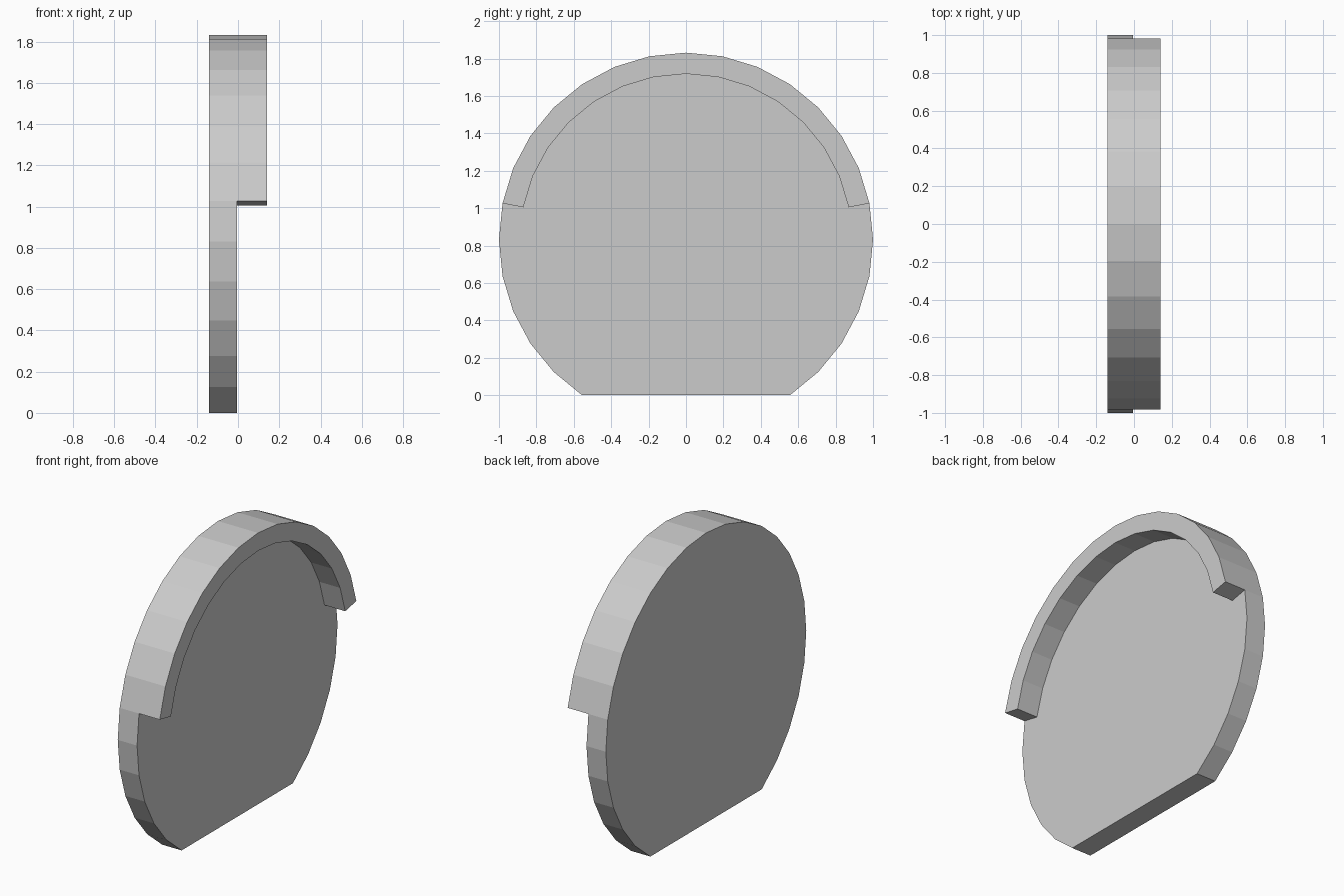
import bpy, bmesh
from math import sin, cos, radians

if "Cube" in bpy.data.objects:
    bpy.data.objects.remove(bpy.data.objects["Cube"])

STEP = radians(11.25)                    # 32-sided circle
FIRST, LAST = -5, 21                     # circle points kept above the flat base
ARC_FIRST, ARC_LAST = 1, 15              # points covered by the raised rim
R_OUT, R_IN = 1.0, 0.887
CZ = R_OUT * cos(radians(33.75))         # centre height so the flat sits on z = 0
X_BACK, X_MID, X_FRONT = -0.14, -0.005, 0.14

bm = bmesh.new()


def arc(x, r, first, last):
    return {i: bm.verts.new((x, r * cos(i * STEP), CZ + r * sin(i * STEP)))
            for i in range(first, last + 1)}


def bridge(a, b, first, last):
    for i in range(first, last):
        bm.faces.new((a[i], a[i + 1], b[i + 1], b[i]))


back = arc(X_BACK, R_OUT, FIRST, LAST)
mid = arc(X_MID, R_OUT, FIRST, LAST)
rim_out = arc(X_FRONT, R_OUT, ARC_FIRST, ARC_LAST)
rim_root = arc(X_MID, R_IN, ARC_FIRST, ARC_LAST)
rim_in = arc(X_FRONT, R_IN, ARC_FIRST, ARC_LAST)

# Plate: back face, edge wall, flat base and recessed front face
bm.faces.new(list(back.values()))
bridge(back, mid, FIRST, LAST)
bm.faces.new((back[FIRST], back[LAST], mid[LAST], mid[FIRST]))
bm.faces.new([mid[i] for i in range(FIRST, ARC_FIRST + 1)]
             + list(rim_root.values())
             + [mid[i] for i in range(ARC_LAST, LAST + 1)])

# Raised rim: outer wall, front face, inner wall and two ends
bridge(mid, rim_out, ARC_FIRST, ARC_LAST)
bridge(rim_out, rim_in, ARC_FIRST, ARC_LAST)
bridge(rim_in, rim_root, ARC_FIRST, ARC_LAST)
for i in (ARC_FIRST, ARC_LAST):
    bm.faces.new((mid[i], rim_out[i], rim_in[i], rim_root[i]))

bmesh.ops.recalc_face_normals(bm, faces=bm.faces[:])
mesh = bpy.data.meshes.new("rimmed_plate")
bm.to_mesh(mesh)
bm.free()
bpy.context.collection.objects.link(bpy.data.objects.new("rimmed_plate", mesh))
